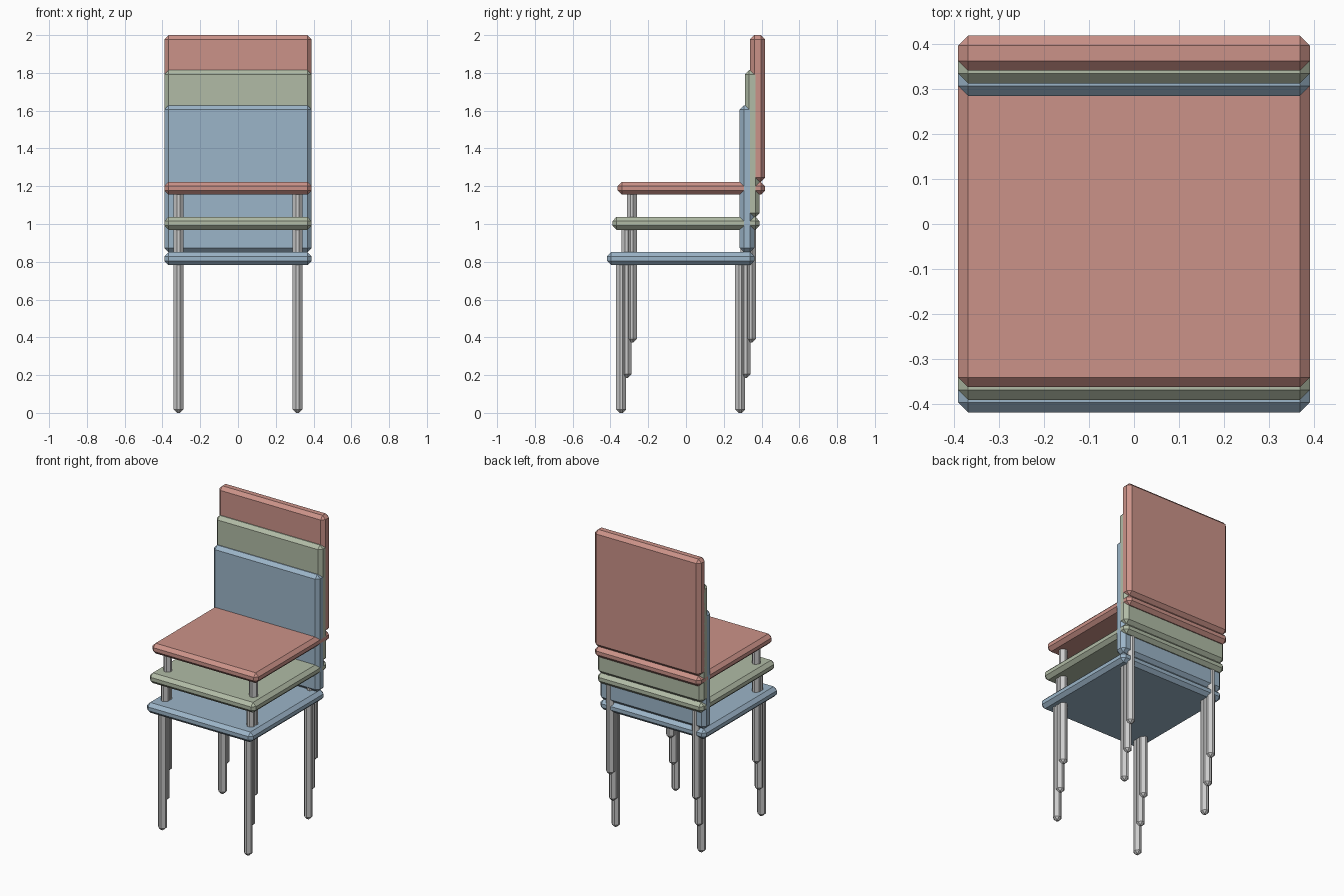
import bpy

if "Cube" in bpy.data.objects:
    bpy.data.objects.remove(bpy.data.objects["Cube"])

def material(name, rgb):
    m = bpy.data.materials.new(name)
    m.diffuse_color = (*rgb, 1)
    m.use_nodes = True
    m.node_tree.nodes["Principled BSDF"].inputs["Base Color"].default_value = m.diffuse_color
    return m

def chamfered_box(name, lo, hi, bevel, mat=None):
    """Box between two corners with every edge cut by a flat chamfer."""
    bpy.ops.mesh.primitive_cube_add(size=1, location=[(a + b) / 2 for a, b in zip(lo, hi)])
    ob = bpy.context.object
    ob.name = name
    ob.scale = [b - a for a, b in zip(lo, hi)]
    bpy.ops.object.transform_apply(location=False, rotation=False, scale=True)
    mod = ob.modifiers.new("chamfer", 'BEVEL')
    mod.width = bevel
    mod.segments = 1
    mod.limit_method = 'NONE'
    if mat:
        ob.data.materials.append(mat)
    return ob

HALF = 0.39          # half width and depth of the seat
LEG = 0.0265         # half thickness of a leg
CHAMFER = 0.022
STEP_Y, STEP_Z = 0.028, 0.186

colours = [("blue", (0.33, 0.46, 0.58)),
           ("green", (0.44, 0.50, 0.38)),
           ("red", (0.60, 0.29, 0.25))]

# Three identical chairs stacked, each one higher and further back
for i, (label, rgb) in enumerate(colours):
    mat = material(label + "_plastic", rgb)
    y, z = (i - 1) * STEP_Y, i * STEP_Z
    # seat
    chamfered_box(label + "_seat", (-HALF, y - HALF, z + 0.783),
                  (HALF, y + HALF, z + 0.851), CHAMFER, mat)
    # backrest standing on the rear edge of the seat
    chamfered_box(label + "_backrest", (-HALF, y + HALF - 0.078, z + 0.851),
                  (HALF, y + HALF, z + 1.628), CHAMFER, mat)
    # legs
    for sx, side in ((-1, "left"), (1, "right")):
        for sy, end in ((-1, "front"), (1, "back")):
            cx, cy = sx * 0.315, y + sy * 0.315
            chamfered_box(f"{label}_{end}_{side}_leg", (cx - LEG, cy - LEG, z),
                          (cx + LEG, cy + LEG, z + 0.81), 0.019)
